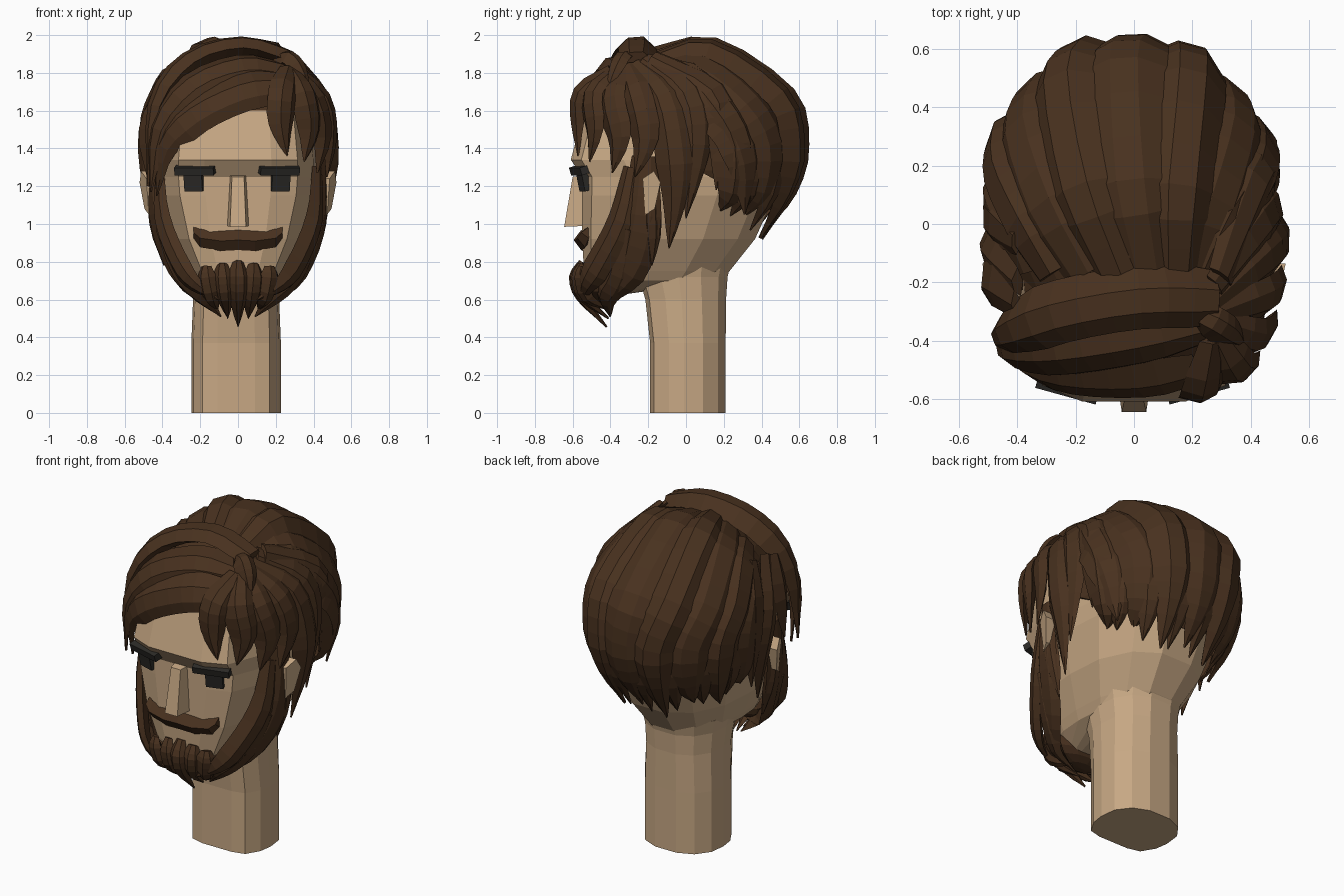
import bpy, bmesh, math
from mathutils import Vector as V, Matrix

if "Cube" in bpy.data.objects:
    bpy.data.objects.remove(bpy.data.objects["Cube"])


def material(name, rgb):
    m = bpy.data.materials.new(name)
    m.diffuse_color = (*rgb, 1)
    m.use_nodes = True
    m.node_tree.nodes["Principled BSDF"].inputs["Base Color"].default_value = m.diffuse_color
    return m


SKIN = material("skin tan", (.57, .39, .23))
HAIR = material("hair brown", (.066, .031, .0135))
DARK = material("eye charcoal", (.026, .024, .021))


def finish(name, bm, *mats):
    bmesh.ops.recalc_face_normals(bm, faces=bm.faces)
    me = bpy.data.meshes.new(name)
    bm.to_mesh(me)
    bm.free()
    for m in mats:
        me.materials.append(m)
    ob = bpy.data.objects.new(name, me)
    bpy.context.collection.objects.link(ob)
    return ob


def loft(bm, rings):
    """Skin a list of closed rings and cap both ends."""
    rows = [[bm.verts.new(p) for p in r] for r in rings]
    n = len(rows[0])
    for a, b in zip(rows, rows[1:]):
        for i in range(n):
            bm.faces.new((a[i], a[(i + 1) % n], b[(i + 1) % n], b[i]))
    bm.faces.new(rows[0][::-1])
    bm.faces.new(rows[-1])


def spline(pts, steps):
    """Catmull-Rom samples through the points."""
    p = [V(q) for q in pts]
    p = [2 * p[0] - p[1]] + p + [2 * p[-1] - p[-2]]
    out = []
    for i in range(1, len(p) - 2):
        a, b, c, d = p[i - 1:i + 3]
        for k in range(steps):
            t = k / steps
            out.append(.5 * (2 * b + (c - a) * t + (2 * a - 5 * b + 4 * c - d) * t * t
                             + (3 * b - a - 3 * c + d) * t ** 3))
    return out + [p[-2]]


def lock(name, pts, w, t=.035, centre=(0, 0, 1.4), root=.6, steps=3, taper=.4):
    """Ridged lock of hair that tapers to a point, facing away from centre."""
    path = spline(pts, steps)
    rings, last = [], len(path) - 1
    for i, p in enumerate(path):
        tan = (path[min(i + 1, last)] - path[max(i - 1, 0)]).normalized()
        side = tan.cross(p - V(centre)).normalized()
        nor = side.cross(tan)
        u = i / last
        f = max(.03, min(1, root + 1.5 * u) * min(1, (1 - u) / taper) ** .8)
        g = t * max(.15, f)
        rings.append([p + side * w * f * a + nor * g * b for a, b in
                      ((-1, -.3), (-.55, .75), (.2, 1), (1, -.3), (0, -1))])
    bm = bmesh.new()
    loft(bm, rings)
    return finish(name, bm, HAIR)


def mirrored(p):
    return [(-x, y, z) for x, y, z in p]


def box(name, loc, size, rz, rx, mat):
    bm = bmesh.new()
    bmesh.ops.create_cube(bm, size=1, matrix=Matrix.Translation(loc) @ Matrix.Rotation(rz, 4, 'Z')
                          @ Matrix.Rotation(rx, 4, 'X') @ Matrix.Diagonal((*size, 1)))
    return finish(name, bm, mat)


# Neck and head: one angular cross-section lofted through (z, half width, front, back)
HALF = [(.42, -1), (.75, -.9), (.95, -.5), (1, -.1), (.95, .4), (.7, .8), (.3, 1)]
SECTION = HALF + [(-x, y) for x, y in HALF[::-1]]


def body(name, rows, *mats, dx=0):
    bm = bmesh.new()
    loft(bm, [[(x * hw + dx, (f + b) / 2 + y * (b - f) / 2, z) for x, y in SECTION]
              for z, hw, f, b in rows])
    return finish(name, bm, *mats)


body("neck", [(0, .237, -.19, .21), (.37, .237, -.19, .21),
              (.6, .228, -.215, .212), (.72, .235, -.25, .22), (.8, .25, -.28, .24)], SKIN, dx=-.01)
head = body("head", [(.62, .1, -.51, -.38), (.7, .225, -.53, .18), (.75, .255, -.54, .23),
                     (.92, .345, -.55, .365), (1.15, .41, -.55, .47), (1.25, .42, -.55, .5),
                     (1.34, .42, -.61, .51), (1.6, .39, -.54, .5), (1.73, .32, -.4, .42),
                     (1.85, .18, -.25, .25)], SKIN, HAIR)
for f in head.data.polygons:
    f.material_index = int(f.center.z > 1.61)

# Nose wedge
bm = bmesh.new()
loft(bm, [[(-.06, -.53, .99), (-.042, -.645, .985), (.042, -.645, .985), (.06, -.53, .99)],
          [(-.045, -.53, 1.26), (-.032, -.6, 1.25), (.032, -.6, 1.25), (.045, -.53, 1.26)]])
finish("nose", bm, SKIN)

# Eyes, brows and ears
EAR = [(-.23, 1.24), (-.17, 1.28), (-.135, 1.22), (-.165, 1.08), (-.215, 1.05)]
for s, side in ((-1, "left"), (1, "right")):
    box("brow_" + side, (s * .22 - .005, -.553, 1.288), (.215, .07, .042), s * .27, .3, DARK)
    box("eye_" + side, (s * .225 - .005, -.53, 1.225), (.1, .06, .095), s * .3, .2, DARK)
    bm = bmesh.new()
    loft(bm, [[(s * .4, y, z) for y, z in EAR],
              [(s * (.478 + (y + .23) * .4 + (z - 1.17) * .1), y, z) for y, z in EAR]])
    finish("ear_" + side, bm, SKIN)

# Moustache: diamond section swept across the lip
bm = bmesh.new()
M = [(.235, .955, .03, -.515), (.2, .925, .048, -.535), (.09, .91, .053, -.55), (0, .915, .053, -.555)]
M = [(-x, z, h, y) for x, z, h, y in M] + M[-2::-1]
loft(bm, [[(x, y, z + h), (x, y - .04, z), (x, y, z - h), (x, y + .05, z)] for x, z, h, y in M])
finish("moustache", bm, HAIR)

# Beard: jaw locks on both sides, then a fringe of broad chin locks
JAW = [([(.445, -.22, 1.36), (.435, -.24, 1.05), (.365, -.29, .82), (.25, -.4, .66), (.06, -.47, .58)], .115),
       ([(.42, -.29, 1.3), (.405, -.35, 1.02), (.32, -.46, .8), (.23, -.53, .68), (.1, -.55, .6)], .08),
       ([(.455, -.2, 1.22), (.435, -.19, 1), (.39, -.18, .78)], .06),
       ([(.415, -.32, .98), (.31, -.37, .74), (.2, -.43, .62), (.09, -.4, .51)], .085)]
for k, (pts, w) in enumerate(JAW):
    lock(f"jaw_lock_right_{k}", pts, w, .033, (0, -.15, .95))
    lock(f"jaw_lock_left_{k}", mirrored(pts), w, .033, (0, -.15, .95))
bm = bmesh.new()
bmesh.ops.create_uvsphere(bm, u_segments=12, v_segments=8, radius=1,
                          matrix=Matrix.Translation((0, -.45, .68)) @ Matrix.Diagonal((.24, .12, .1, 1)))
finish("beard_base", bm, HAIR)
for k in range(-2, 3):
    x, a = k * .077, abs(k)
    lock(f"chin_lock_{k + 2}", [(x * 1.1, -.55, .8 - .012 * a), (x * 1.1, -.585 + .015 * a, .72),
                                (x * .95, -.55 + .015 * a, .61),
                                (x * .7, -.42 + .01 * a, .455 + .045 * a)],
         .058, .035, (0, -.25, .75), .5)

# Scalp under the locks, trimmed along a sloping hairline
bm = bmesh.new()
bmesh.ops.create_uvsphere(bm, u_segments=20, v_segments=12, radius=1,
                          matrix=Matrix.Translation((0, .03, 1.42)) @ Matrix.Diagonal((.455, .56, .53, 1)))
bmesh.ops.bisect_plane(bm, geom=bm.verts[:] + bm.edges[:] + bm.faces[:], plane_co=(0, .4, 1.1),
                       plane_no=(0, -.52, -.95), clear_outer=True)
bmesh.ops.holes_fill(bm, edges=[e for e in bm.edges if e.is_boundary])
finish("scalp_hair", bm, HAIR)

# Back locks: from behind the swept band, over the crown, down to the nape
C, R = V((-.01, .08, 1.42)), V((.475, .54, .54))


def on_hull(p):
    d = V(p) - C
    return C + d / math.sqrt(sum((d[i] / R[i]) ** 2 for i in range(3)))


def nape_rise(sn):
    return .09 * sn * sn + .12 * max(sn, 0) ** 6


STARTS = [-.42, -.31, -.18, -.06, .07, .18, .26, .3]
for k, sx in enumerate(STARTS):
    a = math.radians(-88 + k * 22.5)
    sn, cs = math.sin(a), math.cos(a)
    start = on_hull((sx, -.2, 1.42 + .54 * math.sqrt(1 - (sx / .5) ** 2)))
    mid = on_hull((.48 * sn, .08 + .53 * cs, 1.42))
    lean = -.04 if k < 6 else 0
    q1 = on_hull(start * .62 + mid * .38 + V((lean, 0, .12)))
    q2 = on_hull(start * .25 + mid * .75 + V((lean, 0, .08)))
    low = (.445 * sn - .01, .08 + .485 * cs, 1.17)
    tip = (.38 * sn - .02, .04 + .385 * cs, (.97, .91)[k % 2] + nape_rise(sn))
    lock(f"back_lock_{k}", [start, q1, q2, mid, low, tip], .128, .055 if k % 2 else .035, C, .7, taper=.33)
# Short nape tips between the main locks
for k in range(7):
    a = math.radians(-76 + k * 22.5)
    sn, cs = math.sin(a), math.cos(a)
    lock(f"nape_lock_{k}", [(.48 * sn, .08 + .51 * cs, 1.4), (.445 * sn, .08 + .46 * cs, 1.16),
                            (.375 * sn, .05 + .36 * cs, .93 + nape_rise(sn))],
         .085, .03, C, taper=.6)

# Swept band and fringe, running from the parting to the left temple
lock("swept_band", [(.28, -.25, 1.87), (.02, -.25, 1.94), (-.26, -.3, 1.86),
                    (-.44, -.37, 1.62), (-.475, -.4, 1.2)], .11, .055, (0, -.3, 1.4), root=.85)
lock("swept_middle", [(.24, -.36, 1.81), (.02, -.41, 1.83), (-.24, -.45, 1.73),
                      (-.42, -.45, 1.5), (-.46, -.42, 1.17)], .11, .045, root=.7)
lock("swept_fringe", [(.22, -.5, 1.73), (.02, -.54, 1.7), (-.23, -.53, 1.58),
                      (-.39, -.47, 1.41), (-.43, -.4, 1.15)], .115, .04, root=.8)

# Right-hand locks fanning from the parting
FAN = [([(.27, -.4, 1.82), (.24, -.56, 1.7), (.23, -.575, 1.53), (.26, -.57, 1.36)], .08),
       ([(.28, -.38, 1.82), (.35, -.5, 1.69), (.38, -.49, 1.5), (.35, -.51, 1.33)], .085),
       ([(.28, -.35, 1.82), (.41, -.4, 1.66), (.45, -.36, 1.46), (.42, -.39, 1.27)], .09),
       ([(.28, -.32, 1.83), (.45, -.26, 1.66), (.485, -.22, 1.45), (.47, -.27, 1.25)], .09),
       ([(.28, -.28, 1.84), (.45, -.13, 1.67), (.5, -.07, 1.4), (.475, -.06, 1.15), (.42, -.09, .87)], .1),
       ([(.28, -.22, 1.87), (.44, 0, 1.69), (.48, .05, 1.42), (.46, .0, 1.03)], .1),
       ([(.3, -.18, 1.88), (.42, .14, 1.7), (.455, .19, 1.48), (.435, .16, 1.18)], .1),
       ([(.43, .06, 1.62), (.45, .22, 1.52), (.44, .31, 1.32), (.38, .31, 1.05)], .12)]
for k, (pts, w) in enumerate(FAN):
    lock(f"right_lock_{k}", pts, w, .035)
lock("parting_tuft", [(.2, -.3, 1.86), (.27, -.34, 1.88), (.33, -.38, 1.81), (.38, -.42, 1.7)], .06, .035)

# Left side locks behind the ear and at the temple
LEFT = [([(-.4, -.28, 1.72), (-.485, -.22, 1.5), (-.475, -.27, 1.24)], .1),
        ([(-.4, -.2, 1.75), (-.49, -.1, 1.48), (-.47, -.06, 1.2), (-.42, -.09, .92)], .09),
        ([(-.4, -.05, 1.77), (-.485, .04, 1.48), (-.455, .02, 1.04)], .1)]
for k, (pts, w) in enumerate(LEFT):
    lock(f"left_lock_{k}", pts, w, .035)
